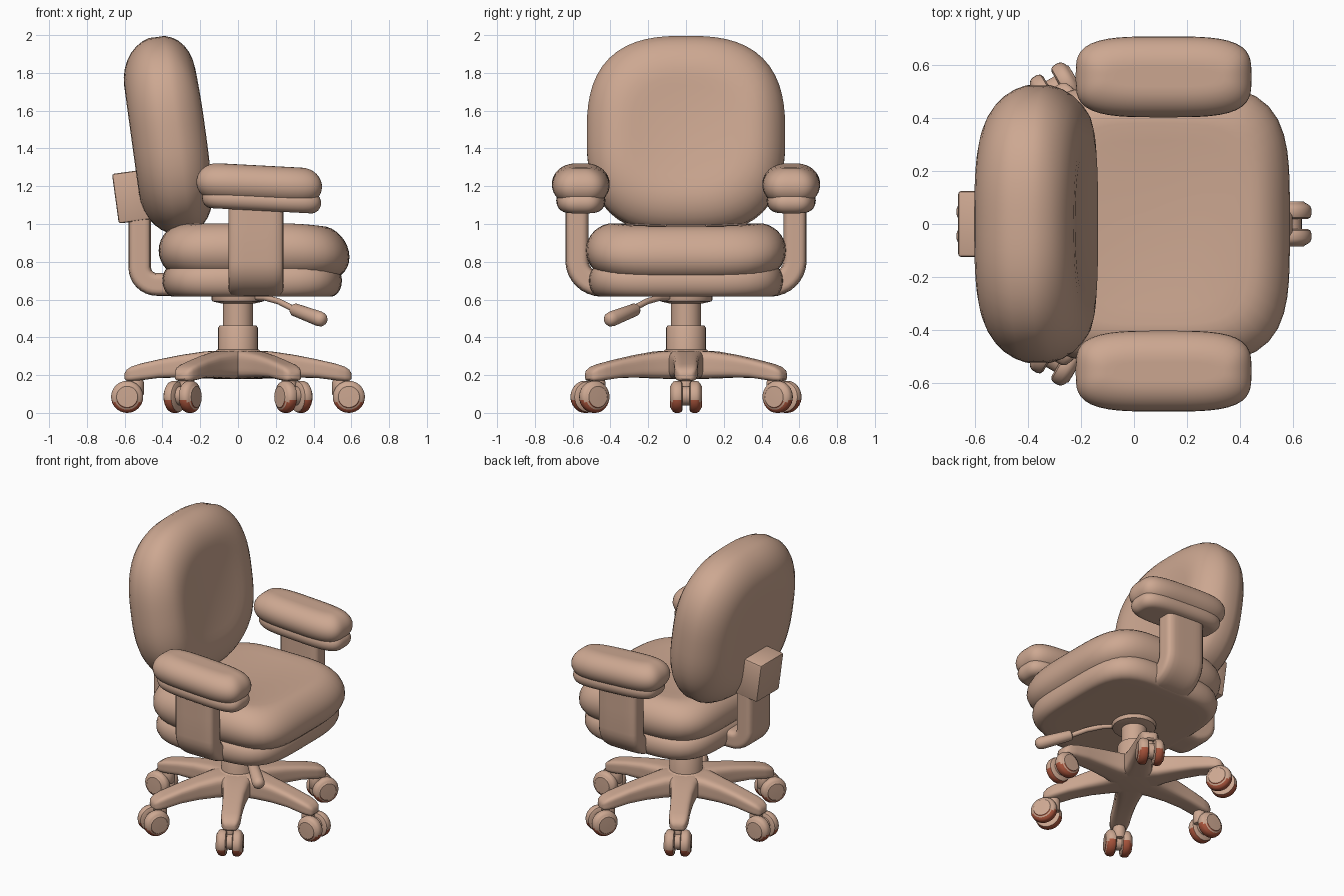
import bpy, bmesh, math
from mathutils import Vector, Matrix

if "Cube" in bpy.data.objects:
    bpy.data.objects.remove(bpy.data.objects["Cube"])


def material(name, rgb):
    m = bpy.data.materials.new(name)
    m.diffuse_color = (*rgb, 1)
    m.use_nodes = True
    m.node_tree.nodes["Principled BSDF"].inputs["Base Color"].default_value = m.diffuse_color
    return m


TAN = material("warm tan", (0.61, 0.39, 0.285))
RUST = material("rust red", (0.40, 0.09, 0.045))


def loft(name, rings, matrix=Matrix()):
    """Skin closed rings of equal length and cap both ends."""
    bm = bmesh.new()
    rows = [[bm.verts.new(matrix @ Vector(p)) for p in ring] for ring in rings]
    n = len(rows[0])
    for a, b in zip(rows, rows[1:]):
        for i in range(n):
            j = (i + 1) % n
            bm.faces.new((a[i], a[j], b[j], b[i]))
    bm.faces.new(rows[0][::-1])
    bm.faces.new(rows[-1])
    bmesh.ops.recalc_face_normals(bm, faces=bm.faces)
    me = bpy.data.meshes.new(name)
    bm.to_mesh(me)
    bm.free()
    me.materials.append(TAN)
    ob = bpy.data.objects.new(name, me)
    bpy.context.collection.objects.link(ob)
    return ob


def outline(a, b, n, count=64):
    """Superellipse outline with half sizes a and b."""
    pts = []
    for i in range(count):
        t = 2 * math.pi * i / count
        c, s = math.cos(t), math.sin(t)
        r = (abs(c) ** n + abs(s) ** n) ** (-1 / n)
        pts.append((a * r * c, b * r * s))
    return pts


def cushion(name, a, b, h, edge, n, matrix, warp=None, seam=0.0):
    """Padded slab with rounded rim: half sizes a, b, h and rim roundness edge."""
    prof = [(k / 6, 1.0, -h) for k in (0.2, 1, 2, 3, 4, 5)]
    for k in range(-8, 9):
        f = math.pi / 2 * k / 8
        inset = edge * (1 - math.cos(f)) + (seam if k == 0 else 0)
        prof.append((1, inset, h * math.sin(f)))
    prof += [(k / 6, 1.0, h) for k in (5, 4, 3, 2, 1, 0.2)]
    rings = []
    for scale, inset, z in prof:
        if scale < 1:
            inset = edge
        ring = [(x * scale, y * scale, z) for x, y in outline(a - inset, b - inset, n)]
        rings.append([warp(*p) for p in ring] if warp else ring)
    return loft(name, rings, matrix)


def sweep(name, path, side, half_w, half_t, n=6, matrix=Matrix()):
    """Strap of rounded section along a planar path; side is the width direction."""
    path, side = [Vector(p) for p in path], Vector(side)
    rings = []
    for i, p in enumerate(path):
        d = path[min(i + 1, len(path) - 1)] - path[max(i - 1, 0)]
        up = d.normalized().cross(side)
        rings.append([p + side * x + up * y for x, y in outline(half_w, half_t, n, 32)])
    return loft(name, rings, matrix)


def lathe(name, profile, matrix=Matrix(), count=32):
    """Revolve (radius, height) pairs about local z."""
    rings = [[(r * math.cos(2 * math.pi * i / count), r * math.sin(2 * math.pi * i / count), z)
              for i in range(count)] for r, z in profile]
    return loft(name, rings, matrix)


def move(x, y, z):
    return Matrix.Translation((x, y, z))


def bend(out, low, top, r, inner):
    """Upright then quarter turn inward: (distance, height) pairs."""
    pts = [(out, top), (out, (top + low + r) / 2)]
    for k in range(9):
        t = math.pi / 2 * k / 8
        pts.append((out - r + r * math.cos(t), low + r - r * math.sin(t)))
    return pts + [(inner, low)]


# Seat cushion and pan
def seat_warp(x, y, z):
    z -= 0.28 * max(0, x - 0.15) ** 2
    if z > 0:
        z -= 0.02 * max(0, 1 - (x / 0.4) ** 2) * max(0, 1 - (y / 0.4) ** 2)
    return x, y, z


cushion("seat_cushion", 0.505, 0.53, 0.145, 0.15, 4, move(0.085, 0, 0.86), seat_warp)
cushion("seat_pan", 0.475, 0.515, 0.085, 0.06, 4, move(0.075, 0, 0.70))

# Backrest, leaning back, with a hollowed front
TILT = math.radians(7.8)
s, c = math.sin(TILT), math.cos(TILT)
lean = Matrix(((0, -s, c, -0.36), (1, 0, 0, 0), (0, c, s, 1.47), (0, 0, 0, 1)))


def back_warp(x, y, z):
    if z > 0.1:
        z -= 0.04 * max(0, 1 - (x / 0.4) ** 2) * max(0, 1 - (y / 0.5) ** 2)
    return x, y, z


cushion("backrest", 0.53, 0.53, 0.205, 0.24, 2.7, lean, back_warp, 0.006)

# Back support strap and its mounting block
sweep("back_support", [(-d, 0, z) for d, z in bend(0.52, 0.68, 1.12, 0.09, 0.2)],
      (0, 1, 0), 0.12, 0.06)
block = bpy.data.meshes.new("back_block")
bm = bmesh.new()
bmesh.ops.create_cube(bm, size=1, matrix=move(-0.565, 0, 1.145)
                      @ Matrix.Rotation(-TILT, 4, 'Y') @ Matrix.Diagonal((0.17, 0.25, 0.265, 1)))
bmesh.ops.bevel(bm, geom=bm.edges[:], offset=0.012, segments=2, affect='EDGES', profile=0.5)
bm.to_mesh(block)
bm.free()
block.materials.append(TAN)
bpy.context.collection.objects.link(bpy.data.objects.new("back_block", block))

# Armrests: padded top, lower shell and bent strap on each side
for label, sy in (("left", 1), ("right", -1)):
    slope = Matrix.Rotation(math.radians(3), 4, 'Y')
    cushion(f"{label}_arm_pad", 0.333, 0.153, 0.1, 0.11, 3.6,
            move(0.112, sy * 0.557, 1.21) @ slope)
    cushion(f"{label}_arm_shell", 0.315, 0.13, 0.055, 0.05, 3.6,
            move(0.125, sy * 0.557, 1.125) @ slope)
    sweep(f"{label}_arm_support", [(0.095, sy * d, z) for d, z in bend(0.577, 0.678, 1.12, 0.13, 0.25)],
          (1, 0, 0), 0.145, 0.062)

# Gas column and mounting plate
lathe("column_sleeve", [(0.09, 0.2), (0.105, 0.21), (0.105, 0.45), (0.098, 0.462), (0.08, 0.462)])
lathe("column", [(0.08, 0.4), (0.08, 0.62)])
lathe("seat_plate", [(0.09, 0.58), (0.135, 0.59), (0.14, 0.6), (0.14, 0.63)])

# Height lever: thin rod and thick grip
diag = Vector((0.72, -0.69, 0)).normalized()
sweep("lever_rod", [diag * d + Vector((0, 0, z)) for d, z in
                    ((0.06, 0.615), (0.2, 0.61), (0.3, 0.59), (0.38, 0.56), (0.46, 0.53))],
      diag.cross(Vector((0, 0, 1))), 0.016, 0.016, 2)
start, end = Vector((0.29, -0.26, 0.55)), Vector((0.46, -0.42, 0.487))
L = (end - start).length
lathe("lever_grip", [(0.012, 0), (0.028, 0.004), (0.034, 0.015), (0.04, L - 0.045),
                     (0.036, L - 0.02), (0.024, L - 0.005), (0.008, L)],
      move(*start) @ (end - start).to_track_quat('Z', 'Y').to_matrix().to_4x4())

# Six-legged base; leg stations are (radius, top, bottom, half width)
STATIONS = ((0.0, 0.33, 0.18, 0.11), (0.1, 0.33, 0.18, 0.105), (0.18, 0.325, 0.182, 0.083),
            (0.3, 0.307, 0.187, 0.07), (0.42, 0.283, 0.185, 0.064), (0.52, 0.26, 0.172, 0.062),
            (0.565, 0.245, 0.168, 0.056), (0.59, 0.228, 0.17, 0.045), (0.6, 0.21, 0.18, 0.03))
WHEEL = ((0.02, 0.018), (0.068, 0.018), (0.08, 0.024), (0.085, 0.036), (0.085, 0.056),
         (0.08, 0.068), (0.068, 0.077), (0.06, 0.08), (0.056, 0.085), (0.02, 0.086))
lathe("base_hub", [(0.1, 0.18), (0.15, 0.185), (0.155, 0.22), (0.14, 0.31), (0.11, 0.335)])
for k in range(6):
    turn = Matrix.Rotation(k * math.pi / 3, 4, 'Z')
    rings = [[(r, y, (top + bot) / 2 + z) for y, z in outline(w, (top - bot) / 2, 4.5, 32)]
             for r, top, bot, w in STATIONS]
    loft(f"base_leg_{k + 1}", rings, turn)
    # Caster stem, axle housing and twin wheels
    lathe(f"caster_stem_{k + 1}", [(0.035, 0.09), (0.042, 0.1), (0.042, 0.16), (0.032, 0.19)],
          turn @ move(0.54, 0, 0))
    lathe(f"caster_axle_{k + 1}", [(0.05, -0.03), (0.05, 0.03)],
          turn @ move(0.585, 0, 0.09) @ Matrix.Rotation(math.pi / 2, 4, 'X'))
    for side in (1, -1):
        wheel = lathe(f"caster_wheel_{k + 1}_{'a' if side > 0 else 'b'}", WHEEL,
                      turn @ move(0.587, 0, 0.085) @ Matrix.Rotation(-side * math.pi / 2, 4, 'X'))
        # Worn red tread on the lower rim
        wheel.data.materials.append(RUST)
        axis = turn.to_3x3() @ Vector((0, 1, 0))
        for f in wheel.data.polygons:
            if f.center.z < 0.062 and abs(f.normal.dot(axis)) < 0.8:
                f.material_index = 1

# Smooth shading with crisp edges
for ob in bpy.context.collection.objects:
    ob.select_set(True)
    bpy.context.view_layer.objects.active = ob
bpy.ops.object.shade_smooth_by_angle(angle=math.radians(40))
